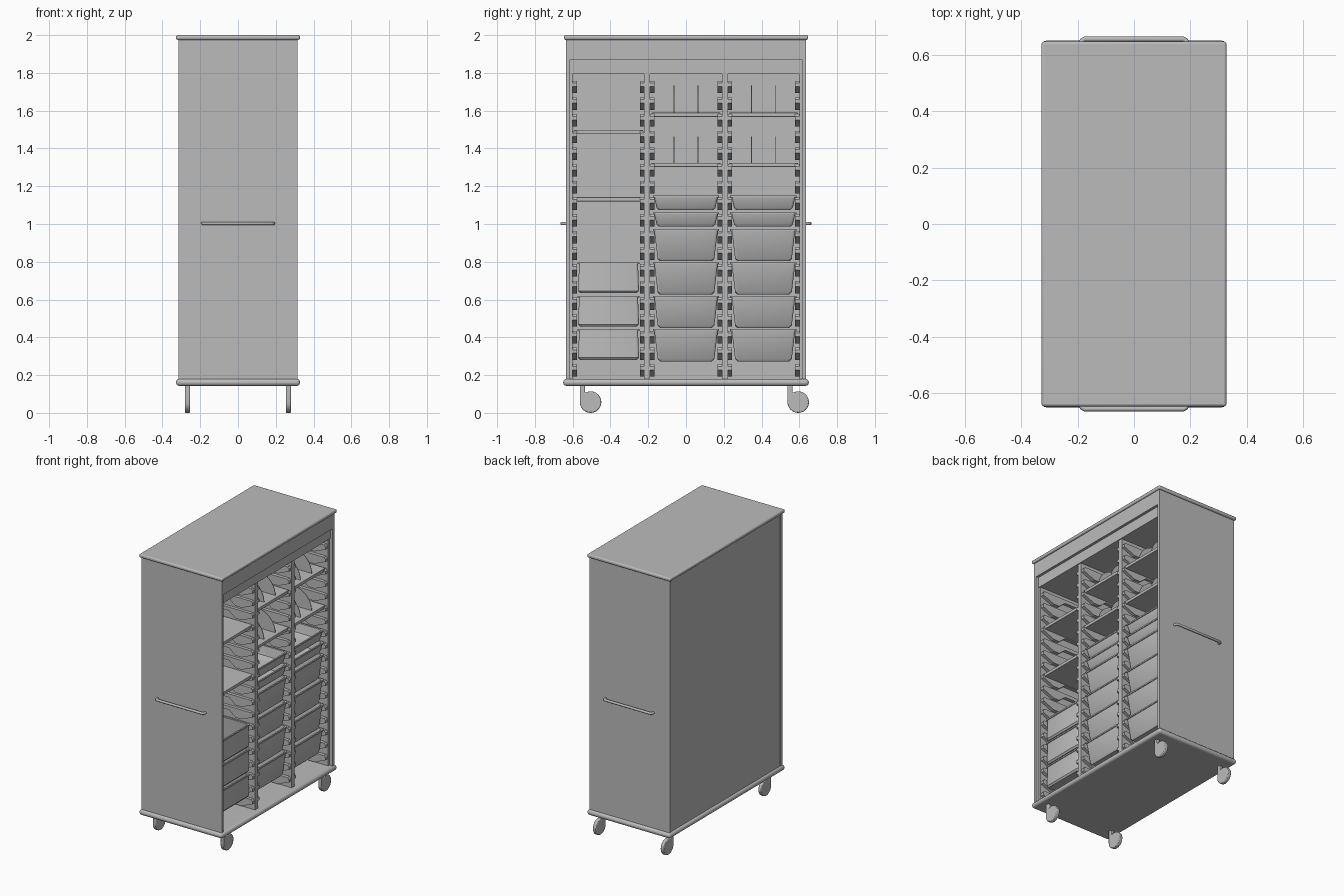
import bpy
import bmesh
import math

cube = bpy.data.objects.get("Cube")
if cube:
    bpy.data.objects.remove(cube)

grey = bpy.data.materials.new("plain_grey")
grey.use_nodes = True
GREY = (0.5, 0.5, 0.5, 1)
grey.diffuse_color = GREY
grey.node_tree.nodes["Principled BSDF"].inputs["Base Color"].default_value = GREY


def finish(name, bm, bevel=0, segments=3, smooth=False):
    """Turn a bmesh into a named object with optional rounded edges."""
    bmesh.ops.recalc_face_normals(bm, faces=bm.faces)
    mesh = bpy.data.meshes.new(name)
    bm.to_mesh(mesh)
    bm.free()
    obj = bpy.data.objects.new(name, mesh)
    bpy.context.collection.objects.link(obj)
    mesh.materials.append(grey)
    if bevel:
        mod = obj.modifiers.new("rounded_edges", "BEVEL")
        mod.width, mod.segments = bevel, segments
        mod.limit_method = "ANGLE"
    if bevel or smooth:
        bpy.ops.object.select_all(action="DESELECT")
        obj.select_set(True)
        bpy.context.view_layer.objects.active = obj
        bpy.ops.object.shade_smooth_by_angle(angle=math.radians(35))
    return obj


def box(name, x, y, z, bevel=0):
    """Box from (low, high) ranges on each axis."""
    bm = bmesh.new()
    bmesh.ops.create_cube(bm, size=1)
    for v in bm.verts:
        v.co = [lo + (c + 0.5) * (hi - lo) for c, (lo, hi) in zip(v.co, (x, y, z))]
    return finish(name, bm, bevel)


def prism(name, outline, axis, low, high, bevel=0):
    """Extrude an outline along x (points are y, z) or along y (points are x, z)."""
    bm = bmesh.new()
    place = (lambda p, d: (d, p[0], p[1])) if axis == "x" else (lambda p, d: (p[0], d, p[1]))
    ends = [[bm.verts.new(place(p, d)) for p in outline] for d in (low, high)]
    bm.faces.new(ends[0])
    bm.faces.new(ends[1])
    for i in range(len(outline)):
        j = (i + 1) % len(outline)
        bm.faces.new((ends[0][i], ends[0][j], ends[1][j], ends[1][i]))
    return finish(name, bm, bevel, 2)


def rounded_rect(cx, cy, hx, hy, r):
    """Corner-rounded rectangle points, counter-clockwise."""
    pts = []
    for k, (sx, sy) in enumerate(((1, 1), (-1, 1), (-1, -1), (1, -1))):
        for s in range(4):
            a = math.radians(90 * k + 30 * s)
            pts.append((cx + sx * (hx - r) + r * math.cos(a),
                        cy + sy * (hy - r) + r * math.sin(a)))
    return pts


def tray(name, cy, half_width, top, height, taper):
    """Open tray with a rim, lofted through rounded rectangles."""
    cx, hx, base = -0.005, 0.275, top - height
    # each level: inset from the rim, height
    levels = [(taper + 0.012, base), (taper, base + 0.012), (0.008, top - 0.01),
              (0, top - 0.01), (0, top), (0.014, top),
              (taper + 0.008, base + 0.014), (taper + 0.02, base + 0.008)]
    bm = bmesh.new()
    rings = [[bm.verts.new((x, y, z)) for x, y in
              rounded_rect(cx, cy, hx - i * 0.7, half_width - i, 0.012)] for i, z in levels]
    for a, b in zip(rings, rings[1:]):
        for i in range(len(a)):
            j = (i + 1) % len(a)
            bm.faces.new((a[i], a[j], b[j], b[i]))
    bm.faces.new(rings[0])
    bm.faces.new(rings[-1])
    return finish(name, bm, smooth=True)


# Cabinet shell
FLOOR, CEILING = 0.18, 1.795
box("base_board", (-0.328, 0.328), (-0.65, 0.65), (0.143, FLOOR), 0.016)
box("top_board", (-0.328, 0.328), (-0.647, 0.647), (1.975, 2.0), 0.009)
box("back_panel", (-0.312, -0.295), (-0.617, 0.617), (FLOOR, 1.975))
box("header_panel", (0.297, 0.316), (-0.632, 0.632), (1.87, 1.975))
box("header_strip", (0.28, 0.297), (-0.615, 0.615), (CEILING, 1.88))
box("ceiling_panel", (-0.296, 0.282), (-0.61, 0.61), (CEILING, 1.815))
for side, label in ((-1, "front"), (1, "rear")):
    box(label + "_end_panel", (-0.316, 0.316),
        sorted((side * 0.634, side * 0.614)), (FLOOR, 1.975))
    box(label + "_inner_panel", (-0.296, 0.29),
        sorted((side * 0.615, side * 0.6)), (FLOOR, CEILING))
    box(label + "_divider", (-0.296, 0.29),
        sorted((side * 0.222, side * 0.19)), (FLOOR, CEILING))

# Tray runners on both walls of every bay
STEP = (CEILING - FLOOR) / 18.3
BAYS = (-0.41, 0.0, 0.41)
for bay, cy in enumerate(BAYS):
    for level in range(18):
        low = FLOOR + level * STEP + 0.012
        high = low + 0.066
        outline = [(-0.28, high), (0.275, high), (0.285, high - 0.012),
                   (0.285, high - 0.03), (0.2, low), (0.15, low),
                   (0.1, high - 0.025), (-0.28, high - 0.025)]
        for side in (-1, 1):
            wall = cy + side * 0.19
            prism(f"runner_{bay}_{level}_{side}", outline, "y",
                  *sorted((wall, wall - side * 0.024)))

# Shelves
for bay, heights in enumerate(((1.12, 1.476), (1.302, 1.567), (1.302, 1.567))):
    cy = BAYS[bay]
    for z in heights:
        box(f"shelf_{bay}", (-0.29, 0.275), (cy - 0.182, cy + 0.182), (z, z + 0.022), 0.003)

# Upright file separators with a rounded front corner
for cy in BAYS[1:]:
    for z, height in ((1.324, 0.14), (1.589, 0.143)):
        arc = [(0.1 + 0.15 * math.sin(a), z + height * math.cos(a))
               for a in (math.radians(9 * s) for s in range(11))]
        outline = [(-0.28, z), (-0.28, z + height)] + arc
        for offset in (-0.063, 0.063):
            prism("separator", outline, "y", cy + offset - 0.002, cy + offset + 0.002)

# Straight drawers in the first bay
for top in (0.443, 0.62, 0.797):
    tray("drawer", BAYS[0], 0.164, top, 0.163, 0.003)

# Tapered trays in the other bays
for cy in BAYS[1:]:
    for top in (0.443, 0.62, 0.797, 0.974):
        tray("deep_tray", cy, 0.176, top, 0.17, 0.026)
    for top in (1.062, 1.15):
        tray("shallow_tray", cy, 0.176, top, 0.075, 0.02)

# Push handles on the two ends
for side, label in ((-1, "front"), (1, "rear")):
    curve = bpy.data.curves.new(label + "_handle", "CURVE")
    curve.dimensions = "3D"
    curve.bevel_depth, curve.bevel_resolution = 0.009, 3
    curve.use_fill_caps = True
    path = [(-0.187, 0.63), (-0.187, 0.645), (-0.183, 0.652), (-0.175, 0.656)]
    path += [(-x, y) for x, y in reversed(path)]
    spline = curve.splines.new("POLY")
    spline.points.add(len(path) - 1)
    for point, (x, y) in zip(spline.points, path):
        point.co = (x, side * y, 1.003, 1)
    handle = bpy.data.objects.new(label + "_handle", curve)
    bpy.context.collection.objects.link(handle)
    curve.materials.append(grey)
    bpy.ops.object.select_all(action="DESELECT")
    handle.select_set(True)
    bpy.context.view_layer.objects.active = handle
    bpy.ops.object.convert(target="MESH")
    bpy.ops.object.shade_smooth_by_angle(angle=math.radians(40))

# Casters: a wheel disc with a stem on its leading side
for stem_y in (-0.562, 0.537):
    cy, cz, r = stem_y + 0.057, 0.057, 0.057
    arc = [(cy + r * math.cos(a), cz + r * math.sin(a))
           for a in (math.radians(180 + 15 * s) for s in range(21))]
    outline = arc + [(stem_y + 0.027, 0.118), (stem_y + 0.027, 0.15), (stem_y, 0.15)]
    for x in (-0.267, 0.267):
        prism("caster", outline, "x", x - 0.013, x + 0.013, 0.005)
